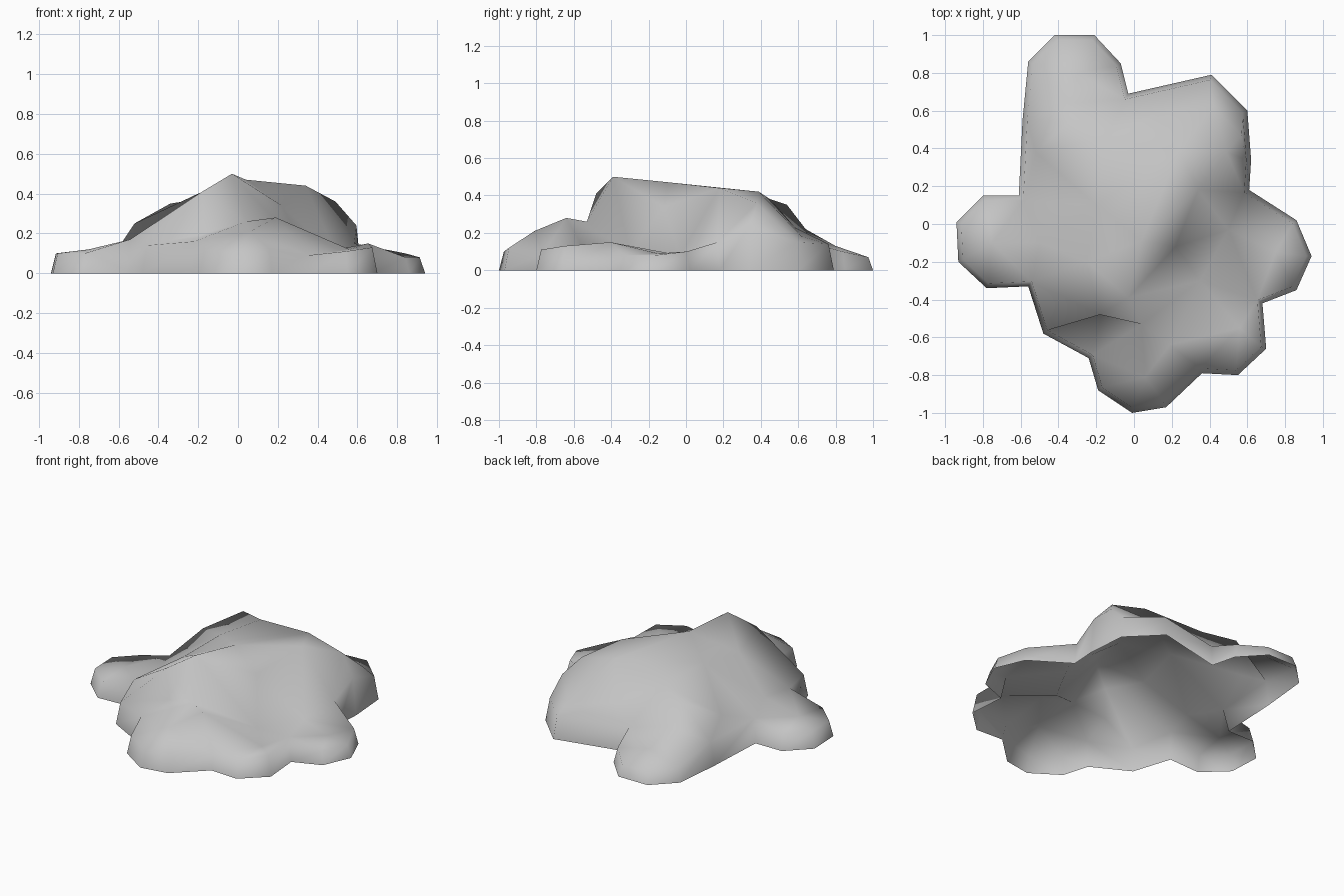
import bpy
import bmesh
from mathutils import Vector
from mathutils.geometry import delaunay_2d_cdt

default_cube = bpy.data.objects.get("Cube")
if default_cube:
    bpy.data.objects.remove(default_cube, do_unlink=True)

WALL_INSET = .025
UNDERCUT = .04

# Ground outline, clockwise from the back: x, y, height of the wall top
outline = [
    (-.42, 1, .07), (-.21, 1, .07), (-.07, .85, .1), (-.03, .69, .15),
    (.41, .79, .14), (.6, .6, .15), (.62, .34, .24), (.61, .18, .15),
    (.86, .02, .1), (.94, -.17, .08), (.86, -.35, .08), (.68, -.42, .15),
    (.7, -.66, .13), (.55, -.8, .11), (.36, -.79, .09), (.17, -.97, .12),
    (-.01, -1, .1), (-.19, -.88, .12), (-.24, -.71, .16), (-.48, -.58, .14),
    (-.56, -.33, .17), (-.78, -.34, .1), (-.93, -.2, .1), (-.94, .01, .1),
    (-.8, .15, .1), (-.61, .15, .15), (-.59, .55, .15), (-.56, .86, .09),
]
SHOULDER_CORNER = 20

# Key heights on the rock, grouped by feature
plateau = [
    (-.03, -.39, .5), (.04, -.09, .47), (.34, .18, .44), (.24, .39, .42),
    (-.2, .1, .4), (-.15, .45, .38), (-.25, -.2, .36), (.22, -.12, .34),
]
back_shoulders = [
    (.49, .38, .36), (.57, .47, .26), (.42, .62, .18), (.12, .58, .23),
    (-.34, .54, .35), (-.52, .38, .25), (-.32, .64, .22), (-.3, .8, .13),
]
lobes = [
    (.06, -.81, .21), (-.75, -.1, .12), (-.5, -.1, .18),
    (.56, -.55, .12), (.75, -.15, .09), (.5, -.03, .08),
]
cliff_foot = (-.17, -.51, .2)

# Sharp ridge from the cliff edge over the front lobe into the valley
ridge = [
    (-.18, -.48, .41), (.04, -.53, .26), (.19, -.64, .28), (.35, -.3, .09),
]


def inset_ring(loop, width):
    """Move every corner of a clockwise loop inwards with mitred corners."""
    flat = [Vector((x, y)) for x, y, height in loop]
    ring = []
    for i, point in enumerate(flat):
        before = (point - flat[i - 1]).normalized()
        after = (flat[(i + 1) % len(flat)] - point).normalized()
        a = Vector((before.y, -before.x))
        b = Vector((after.y, -after.x))
        corner = point + (a + b) * (width / (1 + a.dot(b)))
        ring.append((corner.x, corner.y, loop[i][2]))
    return ring


def make_material(name, value):
    material = bpy.data.materials.new(name)
    material.use_nodes = True
    colour = (value, value, value, 1)
    material.diffuse_color = colour
    shader = material.node_tree.nodes["Principled BSDF"]
    shader.inputs["Base Color"].default_value = colour
    shader.inputs["Roughness"].default_value = .8
    return material


# Top skin: triangulate the rim ring together with the key heights
count = len(outline)
points = inset_ring(outline, WALL_INSET)
points += plateau + back_shoulders + lobes + ridge + [cliff_foot]
rim_edges = [(i, (i + 1) % count) for i in range(count)]
crest = [SHOULDER_CORNER] + [points.index(p) for p in ridge]
fixed_edges = rim_edges + list(zip(crest, crest[1:]))
skin = delaunay_2d_cdt([Vector(p[:2]) for p in points], fixed_edges, [], 1, .0001)
skin_faces, source = skin[2], skin[3]

bm = bmesh.new()
top = [bm.verts.new(p) for p in points]
base = [bm.verts.new((x, y, 0)) for x, y, height in outline]
for face in skin_faces:
    bm.faces.new([top[source[i][0]] for i in face])

# Tuck the foot of the cliff under its edge
top[points.index(cliff_foot)].co.y += UNDERCUT

# Short sloping wall down to the ground, open underneath
for i, j in rim_edges:
    bm.faces.new((base[j], base[i], top[i], top[j]))
for face in bm.faces:
    face.smooth = True

mesh = bpy.data.meshes.new("rock_shell")
bm.to_mesh(mesh)
bm.free()
mesh.materials.append(make_material("stone_grey", .56))
rock = bpy.data.objects.new("rock_shell", mesh)
bpy.context.collection.objects.link(rock)
